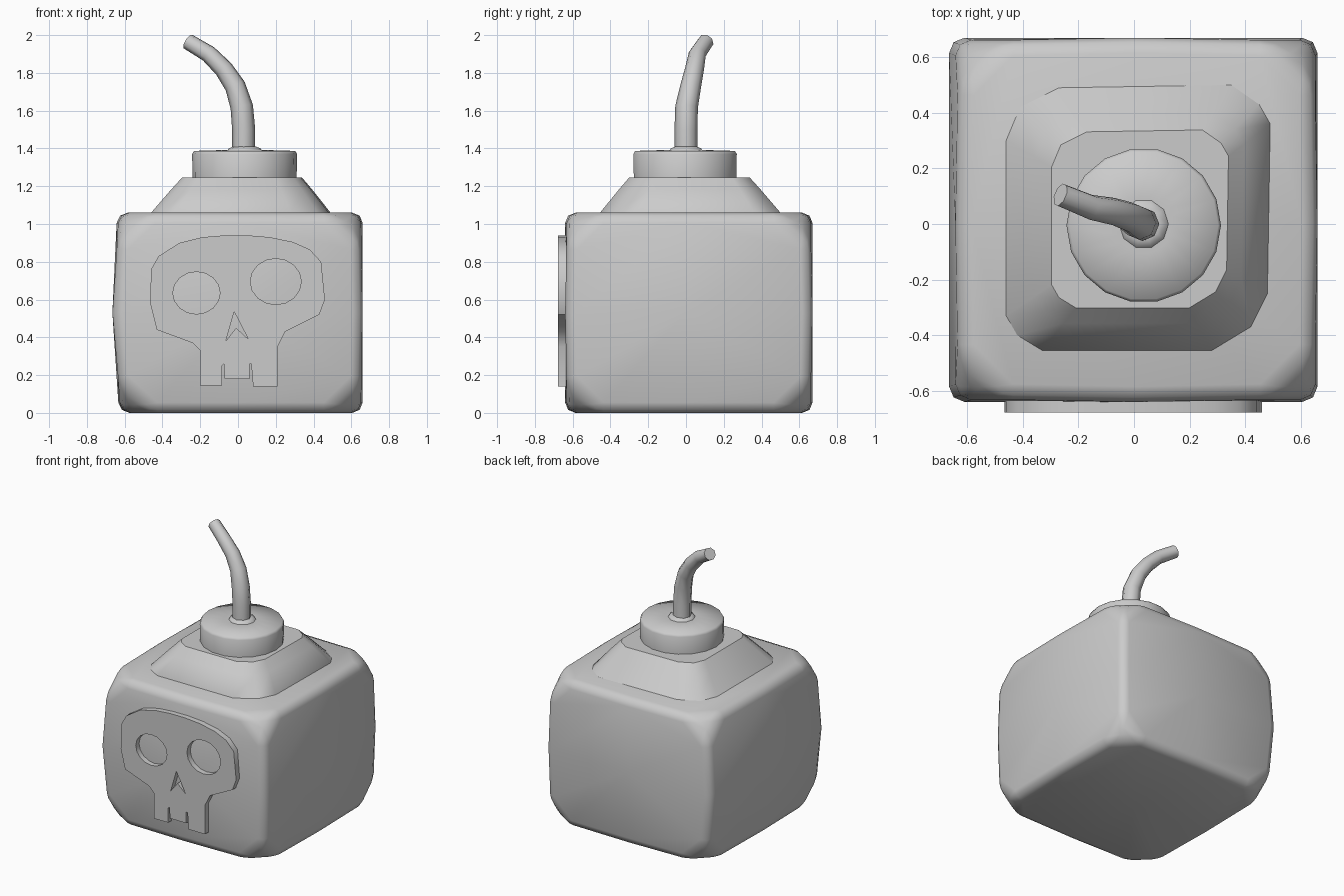
import bpy, bmesh, math
from mathutils import Vector

if "Cube" in bpy.data.objects:
    bpy.data.objects.remove(bpy.data.objects["Cube"])


def finish(obj, angle):
    """Smooth shading with sharp edges kept above the angle."""
    bpy.ops.object.select_all(action='DESELECT')
    obj.select_set(True)
    bpy.context.view_layer.objects.active = obj
    if obj.type == 'CURVE' or obj.modifiers:
        bpy.ops.object.convert(target='MESH')
    bpy.ops.object.shade_smooth_by_angle(angle=math.radians(angle))


def add_object(name, data):
    obj = bpy.data.objects.new(name, data)
    bpy.context.collection.objects.link(obj)
    return obj


def from_bmesh(name, bm):
    bmesh.ops.recalc_face_normals(bm, faces=bm.faces[:])
    mesh = bpy.data.meshes.new(name)
    bm.to_mesh(mesh)
    bm.free()
    return add_object(name, mesh)


def loft(name, rings):
    """Skin a stack of equal-length rings and close both ends."""
    bm = bmesh.new()
    loops = [[bm.verts.new(p) for p in ring] for ring in rings]
    n = len(loops[0])
    for a, b in zip(loops, loops[1:]):
        for i in range(n):
            j = (i + 1) % n
            bm.faces.new((a[i], a[j], b[j], b[i]))
    bm.faces.new(loops[0])
    bm.faces.new(loops[-1])
    return from_bmesh(name, bm)


def circle(cx, cy, r, z, n):
    return [(cx + r * math.cos(2 * math.pi * i / n),
             cy + r * math.sin(2 * math.pi * i / n), z) for i in range(n)]


# Body: gently swollen block with cut corners and rounded edges
bm = bmesh.new()
bmesh.ops.create_cube(bm, size=2)
bmesh.ops.subdivide_edges(bm, edges=bm.edges[:], cuts=1, use_grid_fill=True)
corners = []
for v in bm.verts:
    x, y, z = v.co
    rank = sum(abs(c) > 0.5 for c in v.co)
    if rank == 3:
        corners.append(v)
    s = 0.98 if rank == 3 else 1.0
    left = 0.665 - 0.025 * abs(z) - 0.01 * (z < -0.5)
    width = left if x < -0.5 else 0.66
    depth = 0.64 if y < -0.5 else 0.67
    v.co = (x * width * s, y * depth * s, 0.53 + z * 0.53)
bmesh.ops.bevel(bm, geom=corners, offset=0.17, segments=1, affect='VERTICES')
body = from_bmesh("body", bm)
bev = body.modifiers.new("round_edges", 'BEVEL')
bev.width = 0.055
bev.segments = 2
bev.limit_method = 'ANGLE'
bev.angle_limit = math.radians(20)
finish(body, 60)

# Shoulder: tapered block with clipped corners
base = [(-0.46, -0.33), (-0.42, -0.40), (-0.33, -0.455), (0.28, -0.455),
        (0.42, -0.37), (0.48, -0.25), (0.49, 0.36), (0.45, 0.43),
        (0.35, 0.50), (-0.27, 0.49), (-0.41, 0.42), (-0.46, 0.30)]


def shoulder_ring(k, z):
    cx, cy = 0.035, 0.01
    return [(cx + (x - cx) * k, cy + (y - cy) * k, z) for x, y in base]


shoulder = loft("shoulder", [shoulder_ring(1.0, 1.03), shoulder_ring(1.0, 1.06),
                             shoulder_ring(0.79, 1.18), shoulder_ring(0.67, 1.245)])
finish(shoulder, 40)

# Cap disc and the small raised lip round the fuse
cap = loft("cap", [circle(0.035, -0.005, r, z, 18) for r, z in
                   ((0.275, 1.23), (0.278, 1.37), (0.268, 1.387), (0.10, 1.392))])
finish(cap, 60)
lip = loft("fuse_lip", [circle(0.035, 0, r, z, 10) for r, z in
                        ((0.095, 1.38), (0.085, 1.4), (0.06, 1.41))])
finish(lip, 60)

# Fuse: bent tube that thins toward the tip
path = [(0.03, 0, 1.36, 0.061), (0.03, 0, 1.5, 0.061), (0.02, 0.003, 1.62, 0.06),
        (-0.015, 0.025, 1.73, 0.055), (-0.075, 0.045, 1.82, 0.05),
        (-0.155, 0.06, 1.90, 0.046), (-0.265, 0.105, 1.966, 0.043)]
curve = bpy.data.curves.new("fuse", 'CURVE')
curve.dimensions = '3D'
curve.bevel_depth = 1.0
curve.bevel_resolution = 2
curve.use_fill_caps = True
spline = curve.splines.new('POLY')
spline.points.add(len(path) - 1)
for p, (x, y, z, r) in zip(spline.points, path):
    p.co = (x, y, z, 1)
    p.radius = r
finish(add_object("fuse", curve), 60)

# Skull plate: filled outline with eye and nose openings
outline = [(-0.07, 0.94), (0.05, 0.94), (0.17, 0.93), (0.29, 0.905), (0.38, 0.865),
           (0.44, 0.80), (0.46, 0.60), (0.43, 0.52), (0.25, 0.43), (0.21, 0.35),
           (0.21, 0.14), (0.08, 0.14), (0.07, 0.26), (0.06, 0.26), (0.06, 0.18),
           (-0.07, 0.18), (-0.075, 0.26), (-0.085, 0.25), (-0.085, 0.145),
           (-0.20, 0.145), (-0.20, 0.33), (-0.24, 0.37), (-0.43, 0.44),
           (-0.465, 0.58), (-0.46, 0.76), (-0.42, 0.83), (-0.31, 0.90), (-0.19, 0.93)]
nose = [(-0.02, 0.535), (0.055, 0.39), (-0.01, 0.45), (-0.065, 0.38)]


def eye(cx, cz, rx, rz):
    return [(cx + rx * math.cos(a), cz + rz * math.sin(a))
            for a in (2 * math.pi * i / 16 for i in range(16))]


plate = bpy.data.curves.new("skull_plate", 'CURVE')
plate.dimensions = '2D'
plate.fill_mode = 'BOTH'
plate.extrude = 0.035
for pts in (outline, nose, eye(-0.22, 0.635, 0.125, 0.112), eye(0.20, 0.695, 0.135, 0.122)):
    s = plate.splines.new('POLY')
    s.points.add(len(pts) - 1)
    for p, (x, z) in zip(s.points, pts):
        p.co = (x, z, 0, 1)
    s.use_cyclic_u = True
skull = add_object("skull_plate", plate)
skull.rotation_euler = (math.pi / 2, 0, 0)
skull.location = (0, -0.643, 0)
finish(skull, 40)
